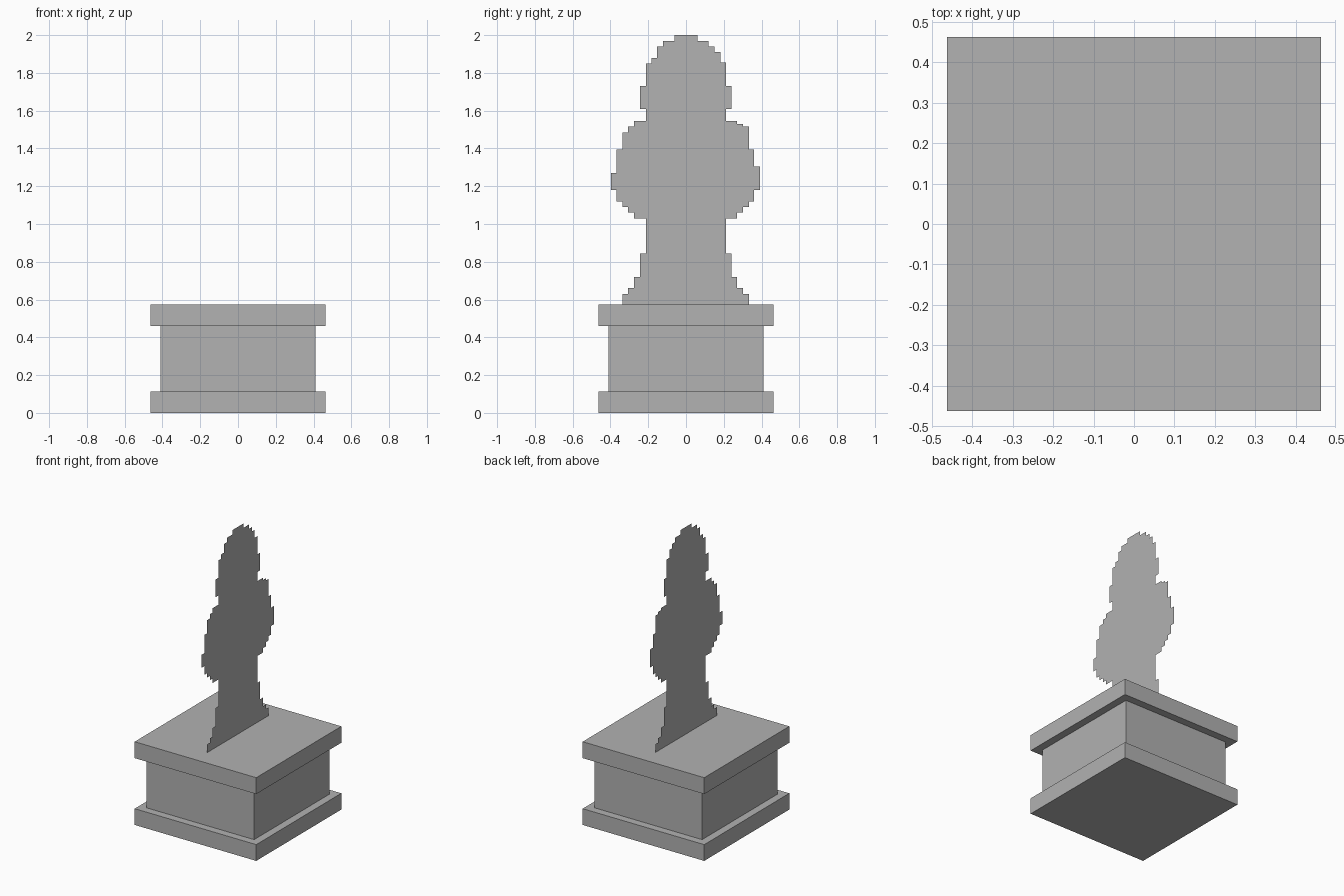
import bpy, bmesh

grey = bpy.data.materials.new("plain grey")
grey.diffuse_color = (0.445, 0.445, 0.445, 1)


def finish(bm, name):
    mesh = bpy.data.meshes.new(name)
    bm.to_mesh(mesh)
    bm.free()
    mesh.materials.append(grey)
    obj = bpy.data.objects.new(name, mesh)
    bpy.context.collection.objects.link(obj)


def slab(name, half, z0, z1):
    bm = bmesh.new()
    bmesh.ops.create_cube(bm, size=1)
    for v in bm.verts:
        v.co = (v.co.x * 2 * half, v.co.y * 2 * half, z0 if v.co.z < 0 else z1)
    finish(bm, name)


# Square pedestal
slab("pedestal_foot", 0.463, 0, 0.112)
slab("pedestal_block", 0.41, 0.112, 0.46)
slab("pedestal_cap", 0.463, 0.46, 0.573)

# Flat stepped cut-out: (bottom of row, left edge, right edge)
rows = [
    (0.573, -0.337, 0.333), (0.63, -0.307, 0.302), (0.66, -0.275, 0.27),
    (0.72, -0.243, 0.24), (0.845, -0.213, 0.212), (1.03, -0.275, 0.27),
    (1.06, -0.306, 0.302), (1.09, -0.337, 0.333), (1.12, -0.367, 0.361),
    (1.18, -0.397, 0.392), (1.27, -0.367, 0.392), (1.305, -0.367, 0.361),
    (1.395, -0.337, 0.333), (1.485, -0.306, 0.333), (1.515, -0.275, 0.302),
    (1.53, -0.275, 0.27), (1.545, -0.213, 0.212), (1.608, -0.243, 0.24),
    (1.73, -0.213, 0.212), (1.85, -0.183, 0.212), (1.855, -0.183, 0.182),
    (1.88, -0.153, 0.182), (1.91, -0.153, 0.15), (1.94, -0.122, 0.12),
    (1.97, -0.062, 0.06),
]
tops = [r[0] for r in rows[1:]] + [2.0]
bm = bmesh.new()
for (z0, left, right), z1 in zip(rows, tops):
    bm.faces.new([bm.verts.new((0, y, z)) for y, z in
                  ((left, z0), (right, z0), (right, z1), (left, z1))])
finish(bm, "flat_statue_cutout")
